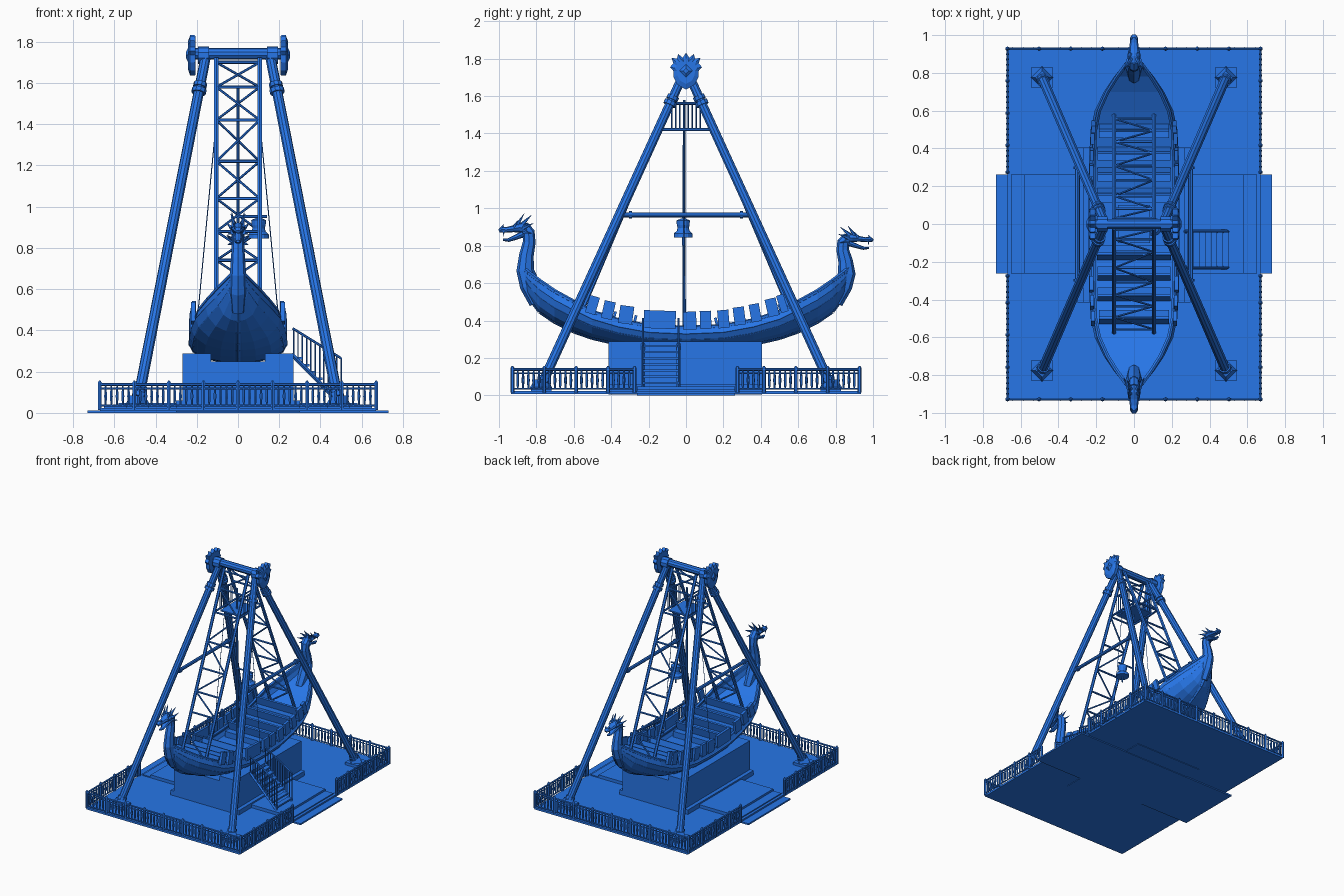
import bpy, bmesh, math
from mathutils import Vector as V, Matrix

if "Cube" in bpy.data.objects:
    bpy.data.objects.remove(bpy.data.objects["Cube"])

BLUE = bpy.data.materials.new("blue_paint")
BLUE.diffuse_color = (.02, .18, .80, 1)
BLUE.use_nodes = True
BLUE.node_tree.nodes["Principled BSDF"].inputs["Base Color"].default_value = BLUE.diffuse_color

def finish(bm, name, smooth=False):
    bmesh.ops.recalc_face_normals(bm, faces=bm.faces)
    me = bpy.data.meshes.new(name)
    bm.to_mesh(me)
    bm.free()
    me.materials.append(BLUE)
    ob = bpy.data.objects.new(name, me)
    bpy.context.collection.objects.link(ob)
    if smooth:
        me.shade_smooth()
        me.set_sharp_from_angle(angle=math.radians(40))
    return ob

def rod(bm, a, b, r, r2=None, n=6):
    a, b = V(a), V(b)
    d = b - a
    m = Matrix.Translation((a + b) / 2) @ d.to_track_quat('Z', 'Y').to_matrix().to_4x4()
    bmesh.ops.create_cone(bm, cap_ends=True, segments=n, radius1=r,
                          radius2=r if r2 is None else r2, depth=d.length, matrix=m)

def box(bm, lo, hi, rot=None):
    lo, hi = V(lo), V(hi)
    m = Matrix.Translation((lo + hi) / 2)
    if rot is not None:
        m = m @ Matrix.Rotation(rot, 4, 'X')
    bmesh.ops.create_cube(bm, size=1, matrix=m @ Matrix.Diagonal((*(hi - lo), 1)))

def loft(bm, rings, closed=True):
    vs = [[bm.verts.new(p) for p in r] for r in rings]
    n = len(vs[0])
    for a, b in zip(vs, vs[1:]):
        for i in range(n if closed else n - 1):
            j = (i + 1) % n
            bm.faces.new((a[i], a[j], b[j], b[i]))
    if closed:
        bm.faces.new(vs[0])
        bm.faces.new(vs[-1])

def lerp(tab, y, k):
    y = abs(y)
    for a, b in zip(tab, tab[1:]):
        if y <= b[0]:
            return a[k] + (b[k] - a[k]) * (y - a[0]) / (b[0] - a[0])
    return tab[-1][k]

SIDES = (-1, 1)

# base slab, entry steps and loading block
bm = bmesh.new()
box(bm, (-.67, -.935, .008), (.67, .935, .024))
finish(bm, "base_slab")
bm = bmesh.new()
for x, z in ((.73, .012), (.65, .032), (.58, .048)):
    box(bm, (-x, -.262, 0), (x, .262, z))
finish(bm, "entry_steps")
bm = bmesh.new()
box(bm, (-.30, -.415, .004), (.30, .405, .06))
box(bm, (-.27, -.415, .05), (.27, .405, .25))
for s in SIDES:
    box(bm, (min(s * .13, s * .27), -.415, .24), (max(s * .13, s * .27), .405, .288))
finish(bm, "loading_block")

# stairs with handrails on the right
bm = bmesh.new()
for i in range(7):
    x, z = .28 + i * .031, .27 - i * .033
    box(bm, (x, -.23, z - .012), (x + .036, -.04, z))
for y in (-.23, -.04):
    rod(bm, (.26, y, .285), (.50, y, .04), .010, n=4)
    rod(bm, (.265, y, .41), (.50, y, .265), .006)
    for i in range(12):
        t = i / 11
        rod(bm, (.27 + .23 * t, y, .28 - .24 * t), (.27 + .23 * t, y, .405 - .14 * t), .004)
finish(bm, "stairs")

# perimeter fence
bm = bmesh.new()
def fence(a, b):
    a, b = V((*a, 0)), V((*b, 0))
    n = round((b - a).length / .028)
    for z, r in ((.138, .007), (.118, .004), (.035, .005)):
        rod(bm, a + V((0, 0, z)), b + V((0, 0, z)), r)
    for i in range(n + 1):
        p = a.lerp(b, i / n)
        if i % 6 == 0 or i == n:
            rod(bm, p + V((0, 0, .015)), p + V((0, 0, .145)), .010)
            rod(bm, p + V((0, 0, .145)), p + V((0, 0, .158)), .012, .003)
        else:
            rod(bm, p + V((0, 0, .030)), p + V((0, 0, .08)), .004, .008)
            rod(bm, p + V((0, 0, .08)), p + V((0, 0, .138)), .008, .004)
for s in SIDES:
    fence((-.67, s * .928), (.67, s * .928))
    for x in SIDES:
        fence((x * .67, s * .928), (x * .67, s * .275))
finish(bm, "fence")

# four slanted support legs with collars and feet
TOP, FOOT = V((.158, .012, 1.72)), V((.487, .775, .05))
def mirror4(p, sx, sy):
    return V((p.x * sx, p.y * sy, p.z))
bm = bmesh.new()
for sx in SIDES:
    for sy in SIDES:
        t, f = mirror4(TOP, sx, sy), mirror4(FOOT, sx, sy)
        rod(bm, f, t, .027, .025, 10)
        for k, r in ((.905, .036), (.922, .033), (.02, .034)):
            rod(bm, f.lerp(t, k - .006), f.lerp(t, k + .006), r, n=10)
        box(bm, f - V((.055, .055, .03)), f + V((.055, .055, -.005)))
        rod(bm, f - V((0, 0, .01)), f + V((0, 0, .035)), .06, .035, 4)
finish(bm, "support_legs")

# side tie bars
bm = bmesh.new()
for s in SIDES:
    rod(bm, (s * .300, -.34, .965), (s * .300, .34, .965), .013, n=8)
    for y in SIDES:
        rod(bm, (s * .300, y * .29, .965), (s * .300, y * .305, .965), .02, n=8)
finish(bm, "tie_bars")

# top axle with bearing collars
bm = bmesh.new()
rod(bm, (-.22, 0, 1.742), (.22, 0, 1.742), .028, n=10)
for s in SIDES:
    rod(bm, (s * .14, 0, 1.735), (s * .195, 0, 1.735), .042, n=10)
finish(bm, "top_axle")

# spiked shields at the axle ends
half = [(.0, 1.832), (.018, 1.805), (.042, 1.825), (.048, 1.80), (.078, 1.805), (.068, 1.775),
        (.085, 1.755), (.068, 1.735), (.066, 1.70), (.045, 1.66), (.0, 1.635)]
outline = half + [(-y, z) for y, z in half[-2:0:-1]]
bm = bmesh.new()
for s in SIDES:
    loft(bm, [[(s * x, y * k, 1.735 + (z - 1.735) * k) for y, z in outline]
              for x, k in ((.205, .95), (.212, 1), (.232, 1), (.242, .7))])
    rod(bm, (s * .24, 0, 1.735), (s * .252, 0, 1.735), .038, .015, 4)
finish(bm, "axle_shields")

# swinging lattice arms
bm = bmesh.new()
levels = [1.70, 1.58, 1.42, 1.22, 1.04, .88, .74, .60, .45]
def arm(x, s, z):
    return V((x, s * (.03 + .54 * (1.70 - z) / 1.28), z))
for s in SIDES:
    for x in (-.105, .105):
        rod(bm, arm(x, s, 1.72), arm(x, s, .38), .012, n=6)
    for i, z in enumerate(levels):
        rod(bm, arm(-.105, s, z), arm(.105, s, z), .008)
        if i + 1 < len(levels):
            k = .105 * s * (-1) ** i
            rod(bm, arm(-k, s, z), arm(k, s, levels[i + 1]), .006)
finish(bm, "lattice_arms")

# lookout cage between the arms
bm = bmesh.new()
box(bm, (-.085, -.10, 1.412), (.085, .10, 1.422))
for x in (-.105, .105):
    rod(bm, (x, -.145, 1.42), (x, .145, 1.42), .008)
    rod(bm, (x, -.075, 1.56), (x, .075, 1.56), .007)
    for i in range(8):
        y = (i / 3.5 - 1) * .075
        rod(bm, (x, y, 1.42), (x, y, 1.56), .004, n=4)
finish(bm, "lookout_cage")

# mast, stay ropes and hanging bell
bm = bmesh.new()
rod(bm, (0, -.01, .30), (0, -.01, 1.58), .009, .007, 8)
for s in SIDES:
    rod(bm, (s * .105, -.01, 1.42), (s * .205, -.01, .37), .0025, n=4)
finish(bm, "mast_and_ropes")
bm = bmesh.new()
prof = [(.012, .945), (.036, .935), (.034, .91), (.03, .895), (.034, .88), (.05, .865), (.05, .845)]
loft(bm, [[(.10 + r * math.cos(a * math.pi / 6), -.015 + r * math.sin(a * math.pi / 6), z)
           for a in range(12)] for r, z in prof])
rod(bm, (0, -.012, .952), (.14, -.015, .952), .007)
rod(bm, (.10, -.015, .80), (.10, -.015, .85), .006)
finish(bm, "bell")

# hull stations: y, keel height, rim height, half width
HULL = [(0, .247, .36, .215), (.2, .252, .37, .215), (.36, .278, .40, .212), (.5, .31, .445, .205),
        (.6, .345, .50, .185), (.7, .395, .555, .14), (.78, .45, .61, .09), (.84, .53, .655, .045),
        (.87, .62, .68, .02)]
ALL = [(-a, *b) for a, *b in HULL[:0:-1]] + HULL
sec = [(1, 1), (1.08, .72), (1, .45), (.75, .18), (.4, .04), (.1, 0)]
sec = sec + [(-x, t) for x, t in sec[::-1]]
bm = bmesh.new()
loft(bm, [[(w * x, y, k + (g - k) * t) for x, t in sec] for y, k, g, w in ALL], False)
hull = finish(bm, "hull")
m = hull.modifiers.new("thickness", 'SOLIDIFY')
m.thickness, m.offset = .012, 0

# rim rails, side planks and keel
bm = bmesh.new()
for a, b in zip(ALL, ALL[1:]):
    for s in SIDES:
        rod(bm, (s * a[3], a[0], a[2]), (s * b[3], b[0], b[2]), .012)
        for x, t in ((1.09, .72), (1.01, .45)):
            pa, pb = ((s * x * q[3], q[0], q[1] + (q[2] - q[1]) * t) for q in (a, b))
            rod(bm, pa, pb, .006, n=4)
    rod(bm, (0, a[0], a[1]), (0, b[0], b[1]), .014)
finish(bm, "rim_and_keel")

# inner deck
bm = bmesh.new()
loft(bm, [[(s * w * .98, y, k + (g - k) * .5) for s in SIDES] for y, k, g, w in ALL[1:-1]], False)
finish(bm, "deck")

# side panels standing on the rim, and benches
bm = bmesh.new()
for y, w in ((-.5, .055), (-.415, .06), (-.32, .075), (-.14, .17), (.02, .07), (.105, .06),
             (.20, .06), (.285, .06), (.37, .055), (.46, .06), (.515, .04)):
    z, x = lerp(HULL, y, 2), lerp(HULL, y, 3)
    ang = math.atan2(lerp(HULL, y + .05, 2) - lerp(HULL, y - .05, 2), .1) * .7
    for s in SIDES:
        c = V((s * (x + .012), y, z + .038))
        h = V((.010, w / 2, .048))
        box(bm, c - h, c + h, ang)
finish(bm, "side_panels")
bm = bmesh.new()
for s in SIDES:
    for y in (.14, .25, .36, .48):
        z, x = lerp(HULL, y, 2), lerp(HULL, y, 3) - .02
        box(bm, (-x, s * y - .025, z - .06), (x, s * y + .025, z - .015))
        c = s * (y + .03)
        box(bm, (-x, c - .007, z - .06), (x, c + .007, z + .05), s * .25)
finish(bm, "benches")

# dragon figureheads: neck, jaws, horns and spines
neck = [(.79, .50, .035, .05), (.835, .59, .045, .055), (.86, .67, .04, .047), (.853, .75, .034, .039),
        (.838, .82, .03, .034), (.842, .87, .03, .034), (.87, .905, .03, .03)]
upper = [(.85, .89, .03, .03), (.89, .897, .036, .027), (.925, .89, .027, .018),
         (.96, .885, .022, .015), (.985, .886, .022, .017), (1.0, .878, .012, .008)]
lower = [(.865, .865, .024, .018), (.91, .845, .02, .014), (.95, .830, .017, .01), (.978, .832, .008, .006)]
def dragon(s, drop, name):
    bm = bmesh.new()
    def P(x, y, z):
        return V((x, s * y, z - drop * max(0, z - .55) / .35))
    for path in (neck, upper, lower):
        rings = []
        for i, (y, z, a, b) in enumerate(path):
            p, q = path[max(i - 1, 0)], path[min(i + 1, len(path) - 1)]
            d = V((q[0] - p[0], q[1] - p[1])).normalized()
            rings.append([P(a * math.cos(k * math.pi / 4), y - d.y * b * math.sin(k * math.pi / 4),
                            z + d.x * b * math.sin(k * math.pi / 4)) for k in range(8)])
        loft(bm, rings)
    for x in SIDES:
        for a, b, r in (((.018, .875, .915), (.035, .825, .965), .012),
                        ((.02, .90, .915), (.03, .865, .972), .010),
                        ((.028, .87, .895), (.055, .815, .92), .012),
                        ((.028, .87, .875), (.05, .825, .865), .011),
                        ((.024, .92, .90), (.03, .90, .935), .009),
                        ((.014, .975, .878), (.014, .975, .85), .005),
                        ((.012, .985, .895), (.018, .975, .915), .008)):
            rod(bm, P(x * a[0], *a[1:]), P(x * b[0], *b[1:]), r, .001, 5)
    finish(bm, name)
dragon(-1, 0, "front_dragon")
dragon(1, .055, "back_dragon")
